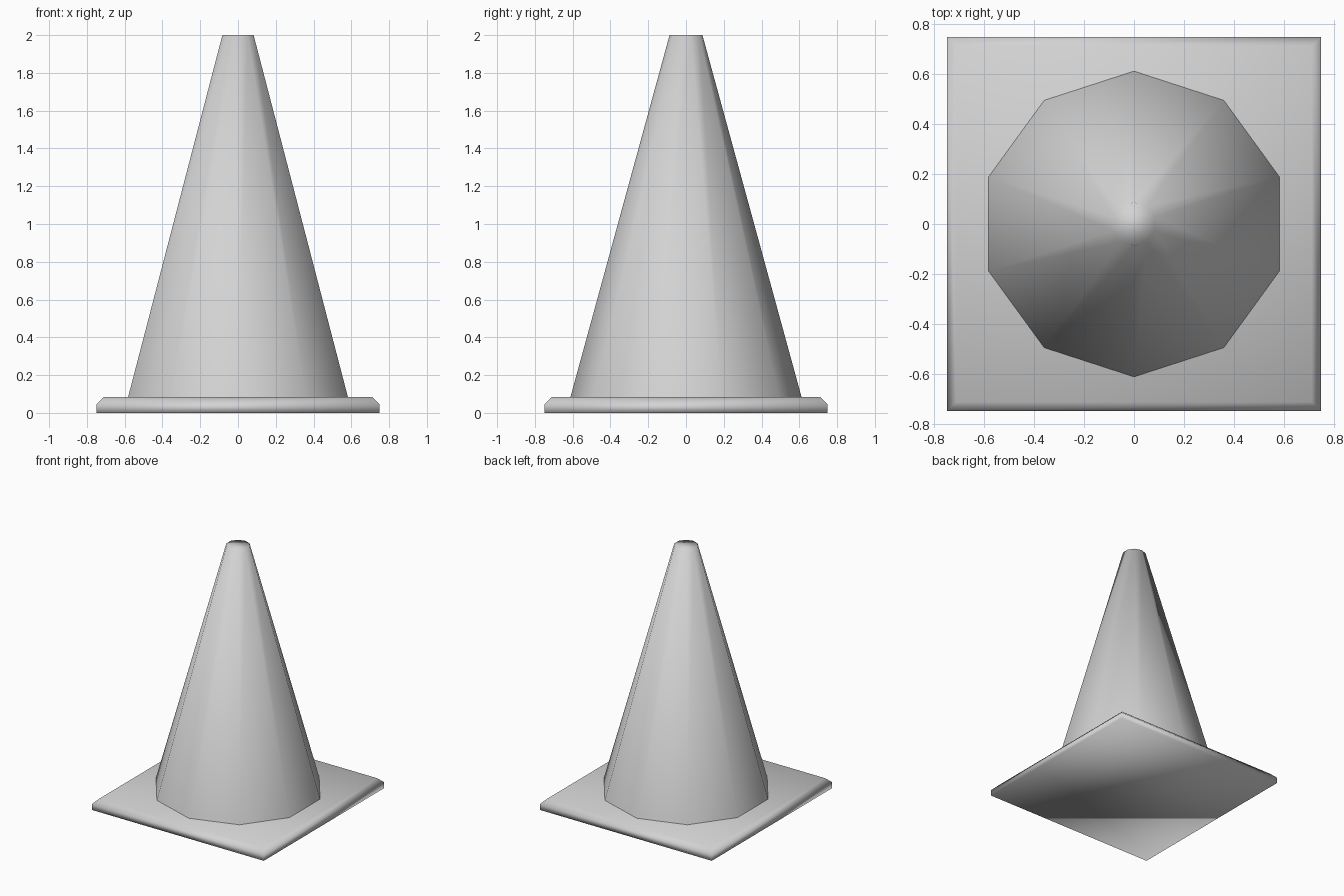
import bpy, bmesh, math

cube = bpy.data.objects.get("Cube")
if cube:
    bpy.data.objects.remove(cube, do_unlink=True)

# Single light grey material
grey = bpy.data.materials.new("light_grey")
grey.use_nodes = True
colour = (0.65, 0.65, 0.65, 1)
grey.diffuse_color = colour
grey.node_tree.nodes["Principled BSDF"].inputs["Base Color"].default_value = colour


def loft(name, sides, start_angle, rings, closed_bottom):
    """Stack regular polygons given as (radius, height) and cap the top."""
    bm = bmesh.new()
    loops = []
    for radius, z in rings:
        angles = [start_angle + math.tau * i / sides for i in range(sides)]
        loops.append([bm.verts.new((radius * math.cos(a), radius * math.sin(a), z))
                      for a in angles])
    for low, high in zip(loops, loops[1:]):
        for i in range(sides):
            j = (i + 1) % sides
            bm.faces.new((low[i], low[j], high[j], high[i]))
    if closed_bottom:
        bm.faces.new(loops[0][::-1])
    bm.faces.new(loops[-1])
    for face in bm.faces:
        face.smooth = True
    mesh = bpy.data.meshes.new(name)
    bm.to_mesh(mesh)
    bm.free()
    mesh.materials.append(grey)
    obj = bpy.data.objects.new(name, mesh)
    bpy.context.collection.objects.link(obj)


# Square base plate with chamfered top rim
diagonal = math.sqrt(2)
loft("base_plate", 4, math.pi / 4,
     [(0.748 * diagonal, 0), (0.748 * diagonal, 0.047), (0.712 * diagonal, 0.083)], True)

# Ten-sided tapered body with a flat tip, open where it meets the plate
loft("cone_body", 10, math.pi / 2, [(0.612, 0.083), (0.087, 2)], False)
